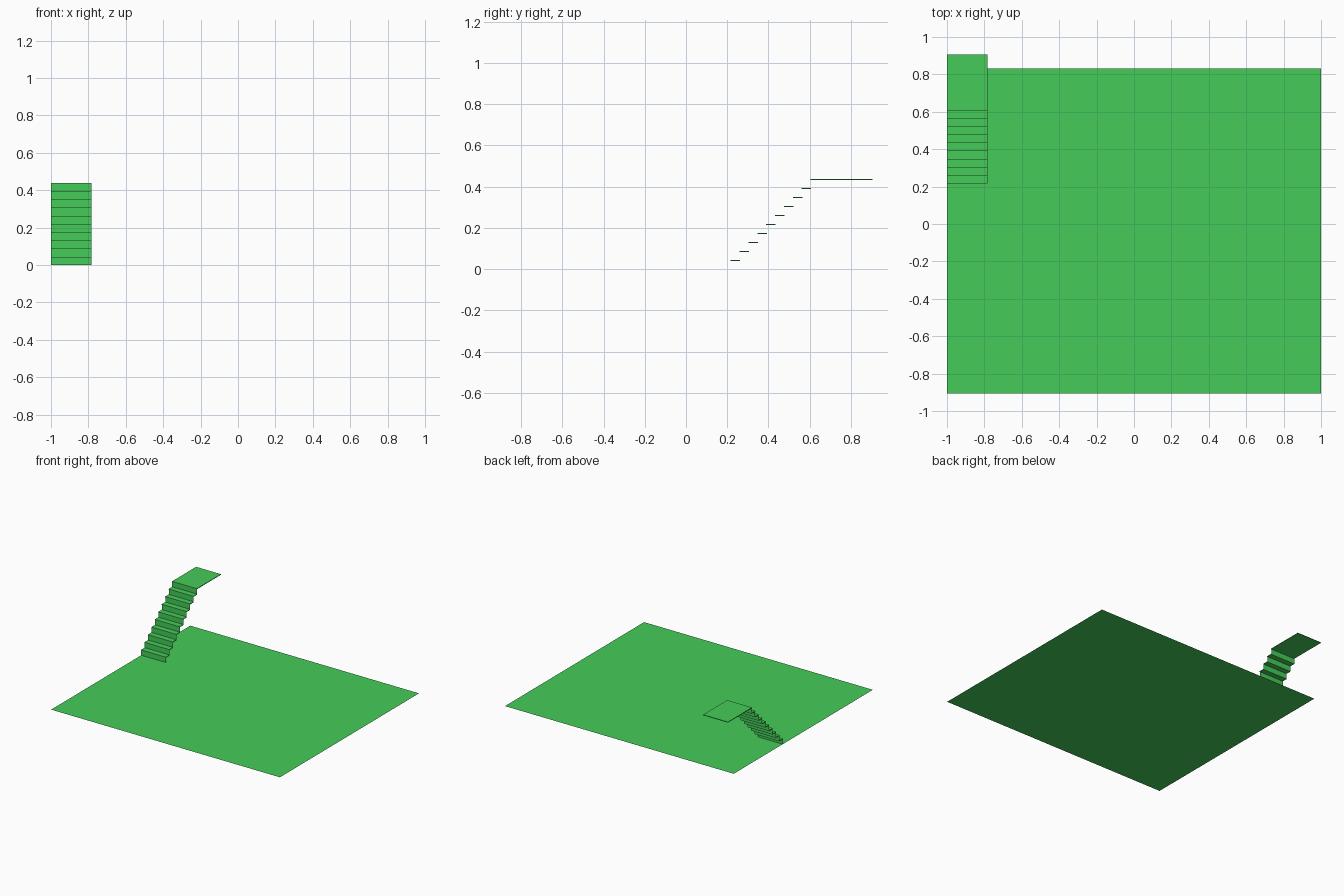
import bpy

if "Cube" in bpy.data.objects:
    bpy.data.objects.remove(bpy.data.objects["Cube"])

mat = bpy.data.materials.new("green")
mat.diffuse_color = (0.06, 0.60, 0.10, 1)
mat.use_nodes = True
mat.node_tree.nodes["Principled BSDF"].inputs["Base Color"].default_value = mat.diffuse_color

X0, X1 = -1.0, -0.783        # stair width
Y0, GOING = 0.217, 0.043     # first nosing, step depth
RISE, THICK, NOSING = 0.0437, 0.005, 0.003
STEPS = 9


def make(name, verts, faces):
    me = bpy.data.meshes.new(name)
    me.from_pydata(verts, [], faces)
    me.materials.append(mat)
    ob = bpy.data.objects.new(name, me)
    bpy.context.collection.objects.link(ob)
    return ob


def slab(name, y0, y1, top):
    verts = [(x, y, z) for z in (top - THICK, top)
             for x, y in ((X0, y0), (X1, y0), (X1, y1), (X0, y1))]
    faces = [(3, 2, 1, 0), (4, 5, 6, 7)]
    faces += [(i, (i + 1) % 4, (i + 1) % 4 + 4, i + 4) for i in range(4)]
    return make(name, verts, faces)


# Ground floor sheet
make("floor", [(-1, -0.905, 0), (1, -0.905, 0), (1, 0.832, 0), (-1, 0.832, 0)],
     [(0, 1, 2, 3)])

# Risers (thin sheets) and treads with a small nosing
for i in range(STEPS + 1):
    y = Y0 + i * GOING
    top = (i + 1) * RISE
    ry = y + NOSING
    low, high = i * RISE, top - THICK
    make(f"riser_{i + 1}", [(X0, ry, low), (X1, ry, low), (X1, ry, high), (X0, ry, high)],
         [(0, 1, 2, 3)])
    if i < STEPS:
        slab(f"tread_{i + 1}", y, y + GOING + NOSING, top)
    else:
        slab("landing", y, 0.905, top)
